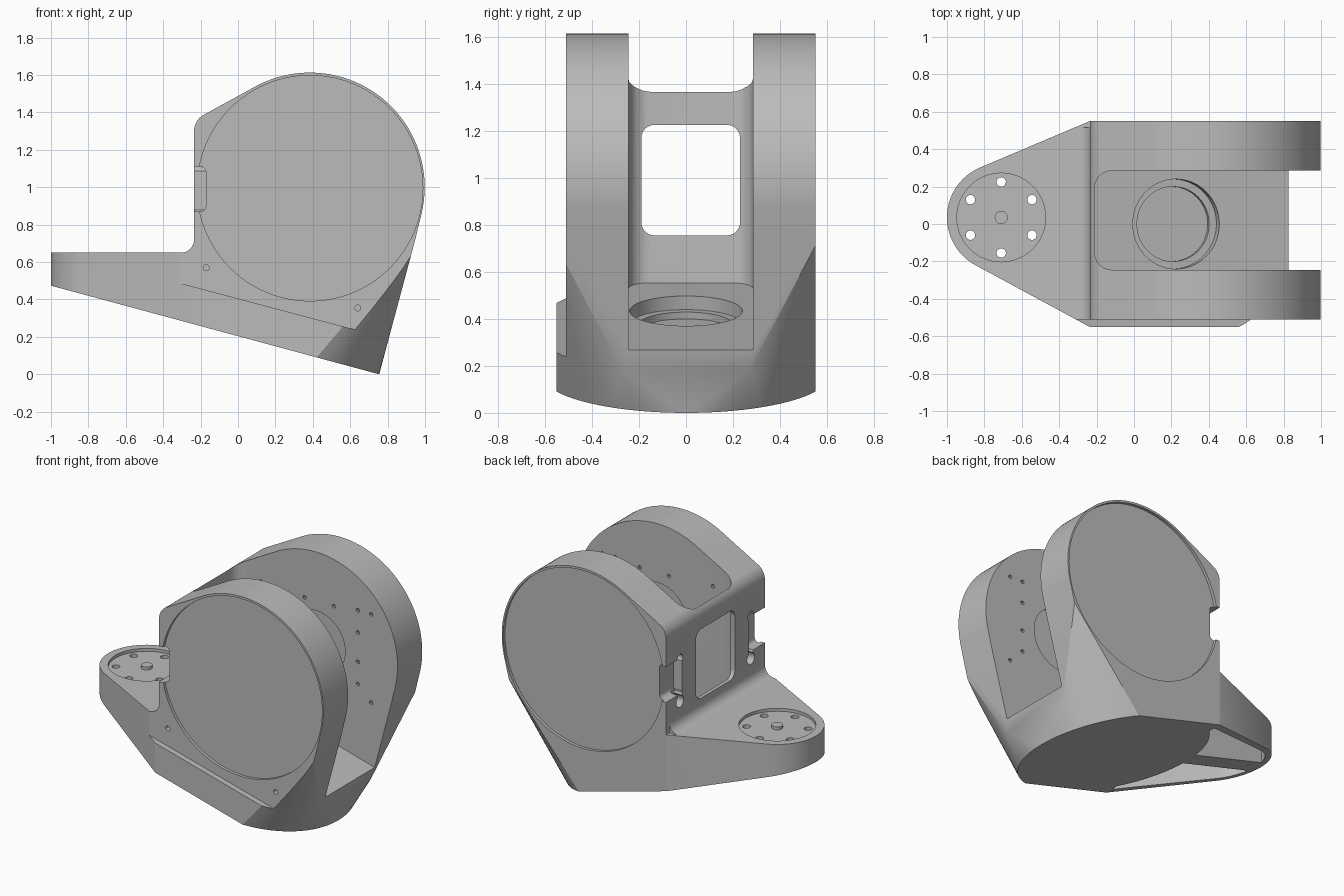
import bpy, bmesh, math
from mathutils import Vector

if "Cube" in bpy.data.objects:
    bpy.data.objects.remove(bpy.data.objects["Cube"])

grey = bpy.data.materials.new("plain grey")
grey.use_nodes = True
grey.diffuse_color = (0.5, 0.5, 0.5, 1)
grey.node_tree.nodes["Principled BSDF"].inputs["Base Color"].default_value = (0.5, 0.5, 0.5, 1)

MID = 0.02            # centre plane between the two arms
PIVOT = (0.385, 0.995)
TIP = (-0.71, 0.035)


def base_z(x):
    return 0.27 * (0.755 - x)


def floor_z(x):
    return 0.27 + 0.275 * (0.82 - x)


def make(name, bm):
    bmesh.ops.recalc_face_normals(bm, faces=bm.faces)
    mesh = bpy.data.meshes.new(name)
    bm.to_mesh(mesh)
    bm.free()
    mesh.materials.append(grey)
    ob = bpy.data.objects.new(name, mesh)
    bpy.context.collection.objects.link(ob)
    return ob


def hull(name, points):
    bm = bmesh.new()
    for p in points:
        bm.verts.new(p)
    res = bmesh.ops.convex_hull(bm, input=bm.verts)
    loose = {g for g in res["geom_interior"] + res["geom_unused"] if isinstance(g, bmesh.types.BMVert)}
    bmesh.ops.delete(bm, geom=list(loose), context='VERTS')
    bmesh.ops.dissolve_limit(bm, angle_limit=0.002, verts=bm.verts, edges=bm.edges)
    return make(name, bm)


def loft(name, ring_a, ring_b):
    bm = bmesh.new()
    a = [bm.verts.new(p) for p in ring_a]
    b = [bm.verts.new(p) for p in ring_b]
    bm.faces.new(a)
    bm.faces.new(b)
    for i in range(len(a)):
        j = (i + 1) % len(a)
        bm.faces.new((a[i], a[j], b[j], b[i]))
    return make(name, bm)


def side_prism(name, poly, y0, y1):
    return loft(name, [(x, y0, z) for x, z in poly], [(x, y1, z) for x, z in poly])


def arc(cx, cy, r, a0, a1, n):
    steps = [math.radians(a0 + (a1 - a0) * i / n) for i in range(n + 1)]
    return [(cx + r * math.cos(t), cy + r * math.sin(t)) for t in steps]


def rod(name, start, end, r, n=24):
    start, end = Vector(start), Vector(end)
    turn = (end - start).to_track_quat('Z', 'Y')
    ring = [turn @ Vector((x, y, 0)) for x, y in arc(0, 0, r, 0, 360 - 360 / n, n - 1)]
    return loft(name, [start + p for p in ring], [end + p for p in ring])


def combine(target, tool, op='DIFFERENCE'):
    mod = target.modifiers.new("combine", 'BOOLEAN')
    mod.operation, mod.solver, mod.object = op, 'EXACT', tool
    bpy.context.view_layer.objects.active = target
    bpy.ops.object.modifier_apply(modifier=mod.name)
    bpy.data.objects.remove(tool)


def rounded_rect(x0, x1, y0, y1, r):
    return (arc(x1 - r, y1 - r, r, 0, 90, 6) + arc(x0 + r, y1 - r, r, 90, 180, 6)
            + arc(x0 + r, y0 + r, r, 180, 270, 6) + arc(x1 - r, y0 + r, r, 270, 360, 6))


# Main body: arm outline on both sides, blending into the round base
outline = arc(PIVOT[0], 1.0, 0.613, -15, 120, 60)
outline += arc(-0.135, 1.3, 0.1, 122, 180, 8) + [(0.945, 0.71), (-0.235, base_z(-0.235))]
points = [(x, y, z) for x, z in outline for y in (-0.55, 0.55)]
points += [(x, y, base_z(x)) for x, y in
           [(0.166 + 0.589 * u, 0.61 * v) for u, v in arc(0, 0, 1, -64.4, 64.4, 32)]]
points += [(0.803, s * 0.27, 0.18) for s in (-1, 1)]
body = hull("bracket_body", points)

# Tapered tip
plan = arc(*TIP, 0.29, 0, 355, 71) + [(-0.237, -0.55), (-0.237, 0.55), (-0.1, 0.55), (-0.1, -0.55)]
tip = hull("tip", [(x, y, z) for x, y in plan for z in (0.65, base_z(x))])

# Hollow under the tip, split by a central rib
plan = arc(*TIP, 0.25, 0, 350, 35) + [(-0.25, -0.49), (-0.25, 0.49), (-0.1, 0.49), (-0.1, -0.49)]
pocket = hull("pocket", [(x, y, z) for x, y in plan for z in (0.57, -0.2)])
disc = [(0.166 + 0.589 * u, 0.61 * v) for u, v in arc(0, 0, 1, 0, 355, 71)]
combine(pocket, loft("base_disc", [(x, y, -1) for x, y in disc], [(x, y, 1) for x, y in disc]))
combine(pocket, side_prism("rib", [(-1.2, -1), (0.9, -1), (0.9, 1), (-1.2, 1)], -0.03, 0.1))
combine(tip, pocket)
combine(body, tip, 'UNION')

# Fillet where the tip meets the wall
fillet = arc(-0.305, 0.72, 0.07, -90, 0, 8) + [(-0.2, 0.72), (-0.2, 0.62), (-0.305, 0.62)]
combine(body, side_prism("fillet", fillet, -0.515, 0.515), 'UNION')

# Front face set back above the lower ledge
combine(body, side_prism("ledge", [(-1.2, 0.724), (1.2, 0.086), (1.2, 2), (-1.2, 2)], -0.7, -0.51))

# Slot between the arms, with a sloping floor
plan = rounded_rect(-0.21, 1.4, -0.245, 0.285, 0.09)
combine(body, loft("slot", [(x, y, floor_z(x)) for x, y in plan], [(x, y, 2) for x, y in plan]))

# Window through the wall
win = rounded_rect(-0.19, 0.23, 0.755, 1.225, 0.055)
combine(body, loft("window", [(-0.5, y, z) for y, z in win], [(0.1, y, z) for y, z in win]))

# Round seat in the slot floor
seat = Vector((0.225, 0, floor_z(0.225)))
normal = Vector((0.265, 0, 0.964))
combine(body, rod("seat", seat - normal * 0.06, seat + normal * 0.2, 0.24, 64))
combine(body, rod("seat_step", seat - normal * 0.09, seat, 0.2, 64))

# Large shallow discs on the outer sides, small ones inside, screw holes
screws = [(0.7, 1.3), (0.7, 1.15), (0.7, 0.95), (0.7, 0.8), (0.8, 1.3),
          (0.8, 0.7), (0.52, 1.28), (0.3, 1.28), (-0.03, 1.3)]
for s, outer, inner in ((-1, -0.51, -0.245), (1, 0.55, 0.285)):
    def across(name, x, z, y0, y1, r, n):
        combine(body, rod(name, (x, y0, z), (x, y1, z), r, n))
    across("side_disc", *PIVOT, outer - s * 0.02, outer + s * 0.2, 0.603, 96)
    across("inner_disc", *PIVOT, inner + s * 0.01, inner - s * 0.1, 0.22, 48)
    for x, z in screws:
        across("screw", x, z, inner + s * 0.05, inner - s * 0.05, 0.013, 10)
    # Corner notch and keyhole beside it
    notch = rounded_rect(-0.4, -0.172, 0.87, 1.11, 0.03)
    combine(body, side_prism("notch", notch, MID + s * 0.36, s * 0.8))
    for z, r in ((0.82, 0.04), (0.87, 0.025), (1.11, 0.03)):
        y = MID + s * 0.38
        combine(body, rod("keyhole", (-0.4, y, z), (-0.175, y, z), r, 20))

# Two holes in the front face
for x, z in ((-0.17, 0.57), (0.64, 0.355)):
    combine(body, rod("front_hole", (x, -0.6, z), (x, -0.46, z), 0.016, 16))

# Round recess on the tip with a ring of through holes
combine(body, rod("tip_recess", (*TIP, 0.63), (*TIP, 0.8), 0.237, 64))
for x, y in arc(*TIP, 0.19, 30, 330, 5):
    combine(body, rod("bolt_hole", (x, y, 0.3), (x, y, 0.8), 0.025, 20))

# Centre pin of the tip
pin = rod("tip_pin", (*TIP, 0.6), (*TIP, 0.65), 0.035, 24)

for ob in (body, pin):
    bpy.ops.object.select_all(action='DESELECT')
    ob.select_set(True)
    bpy.context.view_layer.objects.active = ob
    bpy.ops.object.shade_smooth_by_angle(angle=math.radians(25))
